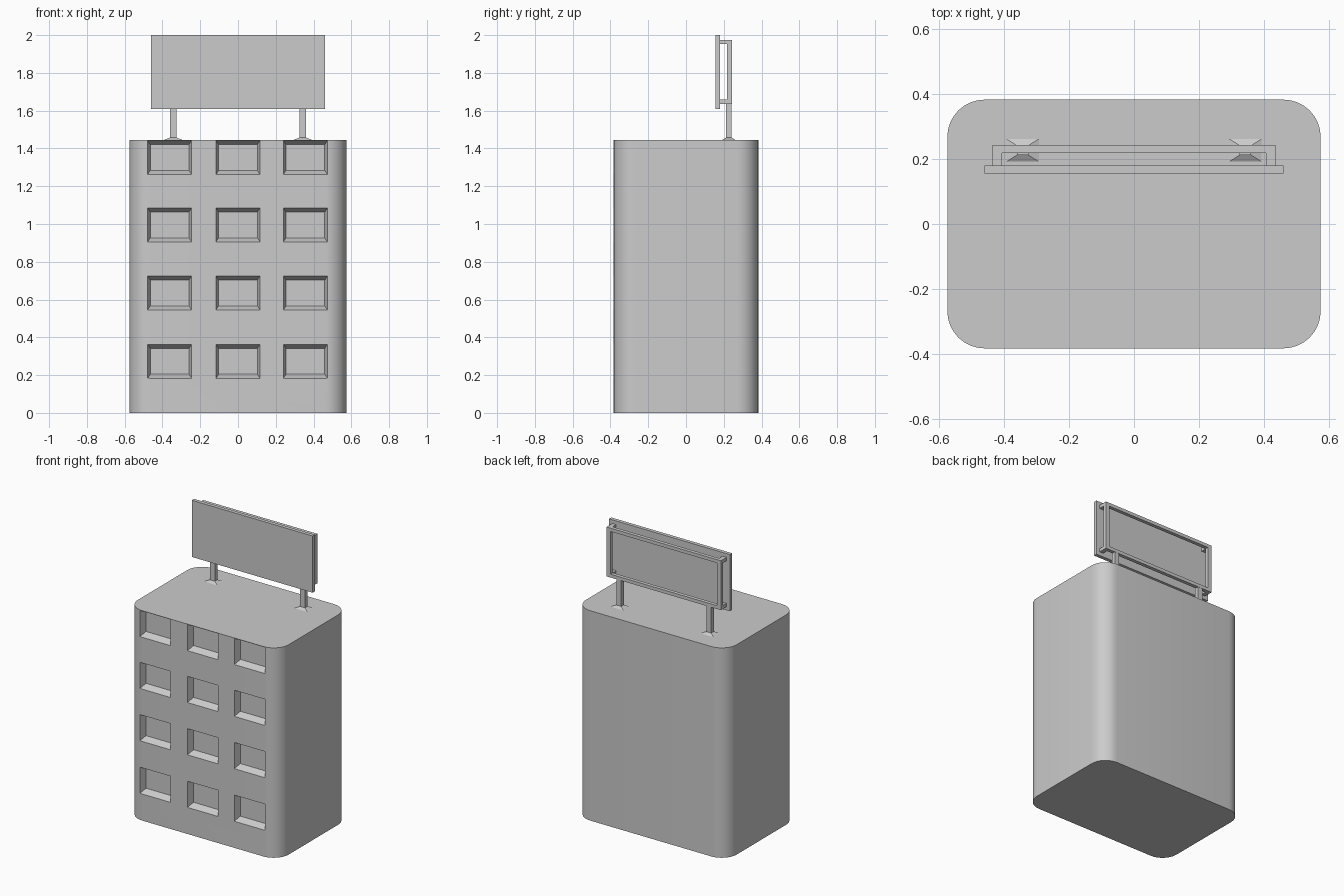
import bpy, bmesh, math

if "Cube" in bpy.data.objects:
    bpy.data.objects.remove(bpy.data.objects["Cube"])

def new_object(name, bm):
    bmesh.ops.recalc_face_normals(bm, faces=bm.faces)
    mesh = bpy.data.meshes.new(name)
    bm.to_mesh(mesh)
    bm.free()
    obj = bpy.data.objects.new(name, mesh)
    bpy.context.collection.objects.link(obj)
    return obj

def add_loft(bm, rings):
    """Capped solid through a list of matching vertex rings."""
    loops = [[bm.verts.new(p) for p in ring] for ring in rings]
    n = len(loops[0])
    for a, b in zip(loops, loops[1:]):
        for i in range(n):
            j = (i + 1) % n
            bm.faces.new((a[i], a[j], b[j], b[i]))
    bm.faces.new(loops[0])
    bm.faces.new(loops[-1])

def rect_z(x, y, hx, hy, z):
    return [(x - hx, y - hy, z), (x + hx, y - hy, z), (x + hx, y + hy, z), (x - hx, y + hy, z)]

def rect_y(x, z, hx, hz, y):
    return [(x - hx, y, z - hz), (x + hx, y, z - hz), (x + hx, y, z + hz), (x - hx, y, z + hz)]

def add_box(bm, x0, x1, y0, y1, z0, z1):
    cx, cy, hx, hy = (x0 + x1) / 2, (y0 + y1) / 2, (x1 - x0) / 2, (y1 - y0) / 2
    add_loft(bm, [rect_z(cx, cy, hx, hy, z) for z in (z0, z1)])

W, D, H, R = 0.575, 0.383, 1.445, 0.115

# Building body with rounded vertical corners
outline = []
for k, (sx, sy) in enumerate([(1, 1), (-1, 1), (-1, -1), (1, -1)]):
    for i in range(9):
        a = math.pi / 2 * (k + i / 8)
        outline.append((sx * (W - R) + R * math.cos(a), sy * (D - R) + R * math.sin(a)))
bm = bmesh.new()
add_loft(bm, [[(x, y, z) for x, y in outline] for z in (0, H)])
body = new_object("building_body", bm)

# Recessed windows with sloping reveals
bm = bmesh.new()
for x in (-0.362, 0.0, 0.357):
    for z in (0.273, 0.635, 0.995, 1.352):
        add_loft(bm, [rect_y(x, z, 0.117, 0.09, -D - 0.05),
                      rect_y(x, z, 0.117, 0.09, -D),
                      rect_y(x, z, 0.102, 0.068, -D + 0.045)])
cutter = new_object("window_cutter", bm)
cutter.hide_render = True
mod = body.modifiers.new("windows", 'BOOLEAN')
mod.operation = 'DIFFERENCE'
mod.solver = 'EXACT'
mod.object = cutter
bpy.context.view_layer.objects.active = body
body.select_set(True)
bpy.ops.object.modifier_apply(modifier=mod.name)
bpy.ops.object.shade_smooth_by_angle(angle=math.radians(30))
bpy.data.objects.remove(cutter)

# Sign panel
bm = bmesh.new()
add_box(bm, -0.46, 0.46, 0.155, 0.18, 1.61, 2.0)
new_object("sign_panel", bm)

# Open frame behind the panel: outer and inner rectangles bridged
bm = bmesh.new()
zc = 1.805
loops = [[bm.verts.new(p) for p in rect_y(0, zc, hx, hz, y)]
         for hx, hz, y in ((0.435, 0.17, 0.218), (0.435, 0.17, 0.243),
                           (0.406, 0.147, 0.243), (0.406, 0.147, 0.218))]
for k in range(4):
    a, b = loops[k], loops[(k + 1) % 4]
    for i in range(4):
        j = (i + 1) % 4
        bm.faces.new((a[i], a[j], b[j], b[i]))
new_object("sign_frame", bm)

# Corner spacers joining frame to panel
bm = bmesh.new()
for x in (-0.435, 0.406):
    for z in (1.635, 1.952):
        add_box(bm, x, x + 0.029, 0.18, 0.218, z, z + 0.023)
new_object("frame_spacers", bm)

# Posts flaring slightly into the roof
for side, x in (("left", -0.343), ("right", 0.343)):
    bm = bmesh.new()
    add_loft(bm, [rect_z(x, 0.227, hx, hy, z) for hx, hy, z in
                  ((0.05, 0.035, H), (0.018, 0.015, H + 0.012), (0.018, 0.015, 1.636))])
    new_object("sign_post_" + side, bm)
